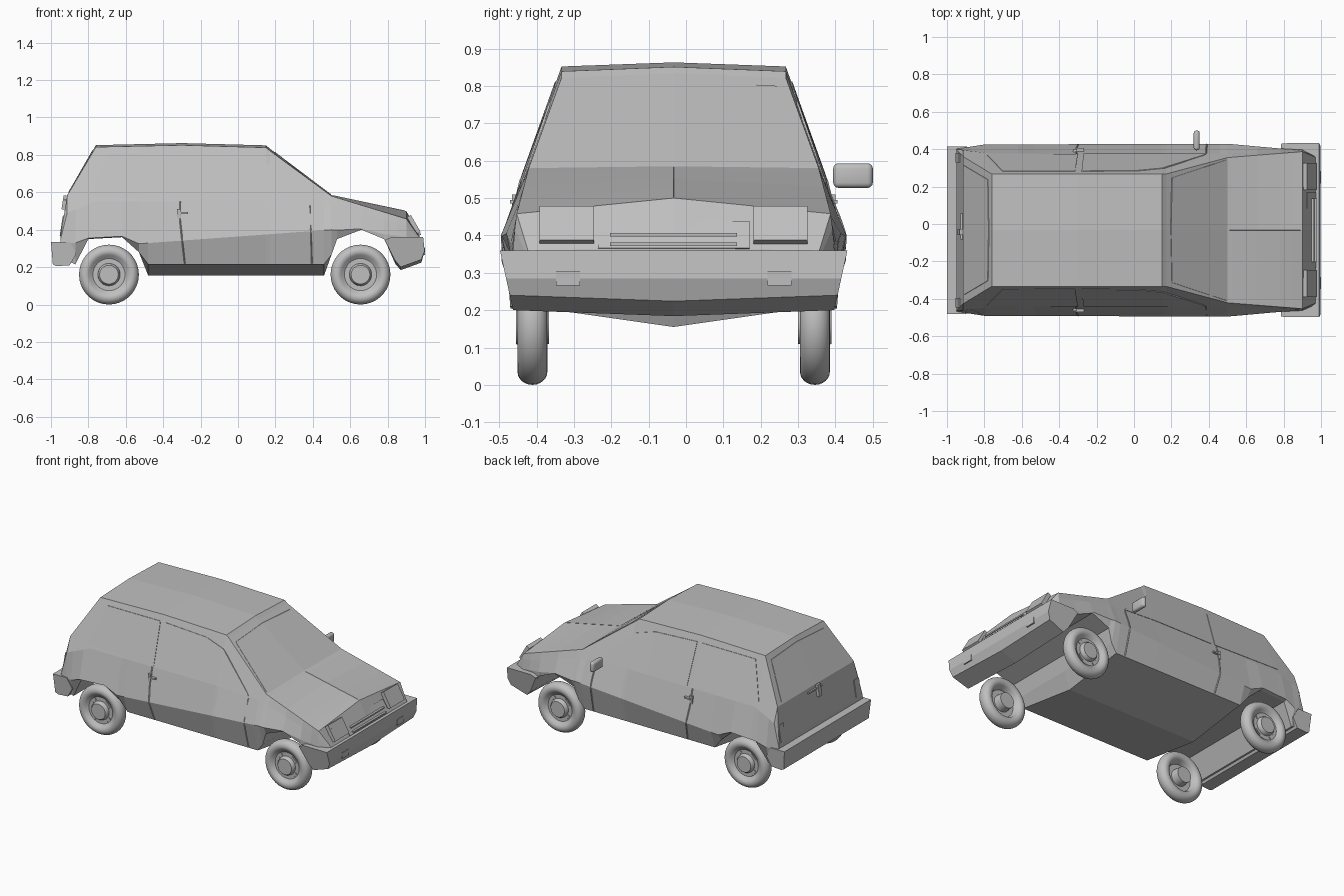
import bpy, bmesh, math
from mathutils import Vector, Matrix
from mathutils.bvhtree import BVHTree

if "Cube" in bpy.data.objects:
    bpy.data.objects.remove(bpy.data.objects["Cube"])

YC = -0.033  # centre line of the car; the single mirror widens the left side

grey = bpy.data.materials.new("body_grey")
grey.use_nodes = True
COLOUR = (0.52, 0.52, 0.52, 1)
grey.diffuse_color = COLOUR
grey.node_tree.nodes["Principled BSDF"].inputs["Base Color"].default_value = COLOUR


def finish(name, bm, smooth=None):
    bmesh.ops.recalc_face_normals(bm, faces=bm.faces)
    mesh = bpy.data.meshes.new(name)
    bm.to_mesh(mesh)
    bm.free()
    mesh.materials.append(grey)
    obj = bpy.data.objects.new(name, mesh)
    bpy.context.collection.objects.link(obj)
    if smooth:
        bpy.ops.object.select_all(action="DESELECT")
        obj.select_set(True)
        bpy.context.view_layer.objects.active = obj
        bpy.ops.object.shade_smooth_by_angle(angle=math.radians(smooth))
    return obj


def loft(name, rings):
    """Join closed rings of points with quads and cap both ends."""
    bm = bmesh.new()
    rows = [[bm.verts.new(p) for p in ring] for ring in rings]
    n = len(rows[0])
    for a, b in zip(rows, rows[1:]):
        for i in range(n):
            bm.faces.new((a[i], a[(i + 1) % n], b[(i + 1) % n], b[i]))
    bm.faces.new(rows[0])
    bm.faces.new(rows[-1])
    return finish(name, bm)


def box(name, centre, size, tilt=0, bevel=0):
    bm = bmesh.new()
    bmesh.ops.create_cube(bm, size=1)
    bmesh.ops.scale(bm, vec=size, verts=bm.verts)
    if bevel:
        bmesh.ops.bevel(bm, geom=bm.edges[:], offset=bevel, segments=3,
                        profile=0.5, affect="EDGES")
    bm.transform(Matrix.Translation((centre[0], centre[1] + YC, centre[2]))
                 @ Matrix.Rotation(math.radians(tilt), 4, "Y"))
    return finish(name, bm, 40 if bevel else None)


def follow(line, x):
    """Value of a straight-segment profile line at x."""
    for (xa, va), (xb, vb) in zip(line, line[1:]):
        if x <= xb:
            return va + (vb - va) * (x - xa) / (xb - xa)
    return line[-1][1]


# Long lines of the body, each a value along x from tail to nose
TAIL, NOSE, GLASS = -.95, .97, -.913
keel = [(TAIL, .25), (-.87, .215), (-.8, .35), (-.62, .36), (-.53, .28), (-.48, .155),
        (.46, .155), (.53, .35), (.66, .4), (.78, .35), (.85, .22), (NOSE, .24)]
crease_z = [(TAIL, .33), (-.53, .325), (.5, .4), (.85, .37), (NOSE, .34)]
crease_half = [(TAIL, .435), (-.8, .458), (.5, .462), (.8, .435), (.9, .43), (NOSE, .4)]
belt_z = [(TAIL, .345), (GLASS, .49), (-.76, .55), (.18, .55), (.5, .53), (.9, .42), (NOSE, .35)]
belt_half = [(TAIL, .433), (-.76, .409), (.46, .407), (.9, .425), (NOSE, .395)]
ridge = [(TAIL, .36), (GLASS, .585), (-.76, .852), (-.3, .863), (.15, .851), (.17, .834),
         (.5, .585), (.9, .5), (NOSE, .365)]
crown = [(TAIL, 0), (-.76, .01), (.15, .012), (.5, .005), (.9, .042), (NOSE, .005)]
roof_half = [(TAIL, .43), (GLASS, .393), (-.76, .3), (.17, .3), (.5, .388), (.9, .42), (NOSE, .39)]


def body_ring(x):
    bottom, top = follow(keel, x), follow(ridge, x)
    sill = max(bottom, .215)
    side = [(.42 + (sill - .215) / 8, sill),
            (follow(crease_half, x), max(sill + .005, follow(crease_z, x))),
            (follow(belt_half, x), follow(belt_z, x)),
            (follow(roof_half, x), top - follow(crown, x))]
    left = [(x, YC + h, z) for h, z in side]
    right = [(x, YC - h, z) for h, z in reversed(side)]
    return [(x, YC, bottom)] + left + [(x, YC, top)] + right


stations = sorted({x for line in (keel, crease_z, ridge) for x, v in line})
body = loft("body_shell", [body_ring(x) for x in stations])
surface = BVHTree.FromPolygons([v.co for v in body.data.vertices],
                               [p.vertices[:] for p in body.data.polygons])


def on_body(p, axis, sign, lift):
    """Project a point on the body along an axis and lift it off the skin."""
    p = Vector(p)
    p.y += YC
    p[axis] = 2 * sign
    ray = Vector((0, 0, 0))
    ray[axis] = -sign
    return surface.ray_cast(p, ray)[0] - ray * lift


def pane(name, top, bottom, axis, sign):
    """Thin window plate spanning two polylines on the body."""
    bm = bmesh.new()
    layers = [[[bm.verts.new(on_body(p, axis, sign, lift)) for p in line]
               for line in (top, bottom)] for lift in (.003, -.003)]
    (ft, fb), (bt, bb) = layers
    for t, b in ((ft, fb), (bt, bb), (ft, bt), (fb, bb)):
        for i in range(len(t) - 1):
            bm.faces.new((t[i], t[i + 1], b[i + 1], b[i]))
    for i in (0, -1):
        bm.faces.new((ft[i], fb[i], bb[i], bt[i]))
    return finish(name, bm)


def side_pane(name, sign, top, bottom):
    pane(name, [(x, 0, z) for x, z in top], [(x, 0, z) for x, z in bottom], 1, sign)


def end_pane(name, sign, top, top_half, bottom, bottom_half):
    top_line = [(0, f * top_half, top + .015 * (1 - abs(f))) for f in (-1, 0, 1)]
    pane(name, top_line, [(0, f * bottom_half, bottom) for f in (-1, 0, 1)], 0, sign)


def seam(name, points, axis, sign, radius):
    """Thin trim line following the body."""
    path = [Vector(a).lerp(Vector(b), i / 12)
            for a, b in zip(points, points[1:]) for i in range(13)]
    across, out = Vector((0, 1, 0)), Vector((0, 0, 1))
    if axis == 1:
        across, out = Vector((1, 0, 0)), Vector((0, sign, 0))
    bm = bmesh.new()
    rows = [[bm.verts.new(on_body(p, axis, sign, 0) + q * radius)
             for q in (across, out, -across)] for p in path]
    for a, b in zip(rows, rows[1:]):
        for i in range(2):
            bm.faces.new((a[i], a[i + 1], b[i + 1], b[i]))
    bmesh.ops.remove_doubles(bm, verts=bm.verts, dist=.0001)
    return finish(name, bm)


# Side glass, door seams, handles and lamps, mirrored
for side, s in (("left", 1), ("right", -1)):
    side_pane(side + "_rear_window", s, [(-.7, .81), (-.315, .812)], [(-.785, .575), (-.3, .557)])
    side_pane(side + "_door_window", s, [(-.28, .812), (.02, .797), (.15, .76), (.37, .56)],
              [(-.27, .555), (.02, .553), (.15, .552), (.385, .54)])
    seam(side + "_door_rear_seam", [(-.31, 0, .55), (-.31, 0, .45), (-.285, 0, .22)], 1, s, .004)
    seam(side + "_door_front_seam", [(.385, 0, .53), (.395, 0, .22)], 1, s, .004)
    box(side + "_door_handle", (-.29, s * .428, .49), (.045, .02, .01))
    box(side + "_handle_plate", (-.315, s * .426, .485), (.02, .014, .05))
    box(side + "_tail_lamp", (-.936, s * .388, .42), (.018, .05, .11), 9)
    box(side + "_headlamp", (.94, s * .286, .427), (.024, .145, .105), -30)
    box(side + "_headlamp_lens", (.951, s * .282, .424), (.008, .125, .08), -30)
    box(side + "_indicator", (.9955, s * .283, .285), (.009, .065, .038))

# Windscreen, tailgate and hood details
end_pane("windscreen", 1, .8, .28, .588, .375)
end_pane("tailgate_window", -1, .81, .27, .595, .345)
seam("hood_seam", [(.51, 0, 0), (.89, 0, 0)], 2, 1, .001)
box("tailgate_wiper", (-.922, .02, .56), (.01, .14, .01))
box("wiper_hub", (-.927, -.01, .545), (.022, .03, .075), 9)

# Grille
box("grille_panel", (.946, 0, .4), (.01, .405, .085), -32)
for i in range(2):
    box("grille_bar_%d" % (i + 1), (.953 + i * .016, 0, .402 - i * .026), (.018, .34, .009))


def bumper(name, profile, half, taper, drop):
    """Sweep an x-z profile across the car; it narrows downward and dips mid-way."""
    low = min(z for x, z in profile)
    high = max(z for x, z in profile)
    rings = []
    for f in (-1, 0, 1):
        dip = drop * (1 - abs(f))
        rings.append([(x, YC + f * (half - taper * (high - z) / (high - low)),
                       z - (dip if z < low + .06 else 0)) for x, z in profile])
    return loft(name, rings)


bumper("front_bumper", [(.785, .345), (.82, .36), (.99, .36), (.998, .285), (.98, .24),
                        (.87, .2), (.84, .235)], .465, .035, .016)
bumper("rear_bumper", [(-1, .335), (-.9, .335), (-.865, .27), (-.9, .21), (-.97, .205),
                       (-.99, .215)], .447, .01, 0)

# Door mirror, left side only
box("door_mirror", (.335, .48, .56), (.032, .106, .066), 0, .014)

# Wheels: outward offset and radius, turned about the axle
tyre = [(.04 * math.cos(a), .125 + .035 * math.sin(a))
        for a in (math.radians(15 * k - 45) for k in range(19))]
wheel_profile = ([(.044, 0), (.044, .05), (.034, .057), (.018, .06), (.018, .086)] + tyre
                 + [(.006, .086), (.006, .055), (-.045, .05), (-.045, 0)])


def wheel(name, x, s):
    bm = bmesh.new()
    verts = [bm.verts.new((0, o, r)) for o, r in wheel_profile]
    edges = [bm.edges.new(e) for e in zip(verts, verts[1:])]
    bmesh.ops.spin(bm, geom=verts + edges, cent=(0, 0, 0), axis=(0, 1, 0),
                   angle=math.tau, steps=36)
    bmesh.ops.remove_doubles(bm, verts=bm.verts, dist=.0005)
    # Raised vents round the rim
    for k in range(4):
        vent = bmesh.ops.create_cube(bm, size=1)["verts"]
        turn = Matrix.Rotation(math.tau * (k + .5) / 4, 4, "Y")
        bmesh.ops.transform(bm, verts=vent, matrix=turn @ Matrix.Translation((0, .019, .072))
                            @ Matrix.Diagonal((.045, .009, .014, 1)))
    bmesh.ops.scale(bm, vec=(1, s, 1), verts=bm.verts)
    bmesh.ops.translate(bm, vec=(x, YC + s * .378, .16), verts=bm.verts)
    finish(name, bm, 35)


for end, x in (("front", .655), ("rear", -.69)):
    for side, s in (("left", 1), ("right", -1)):
        wheel("%s_%s_wheel" % (end, side), x, s)
